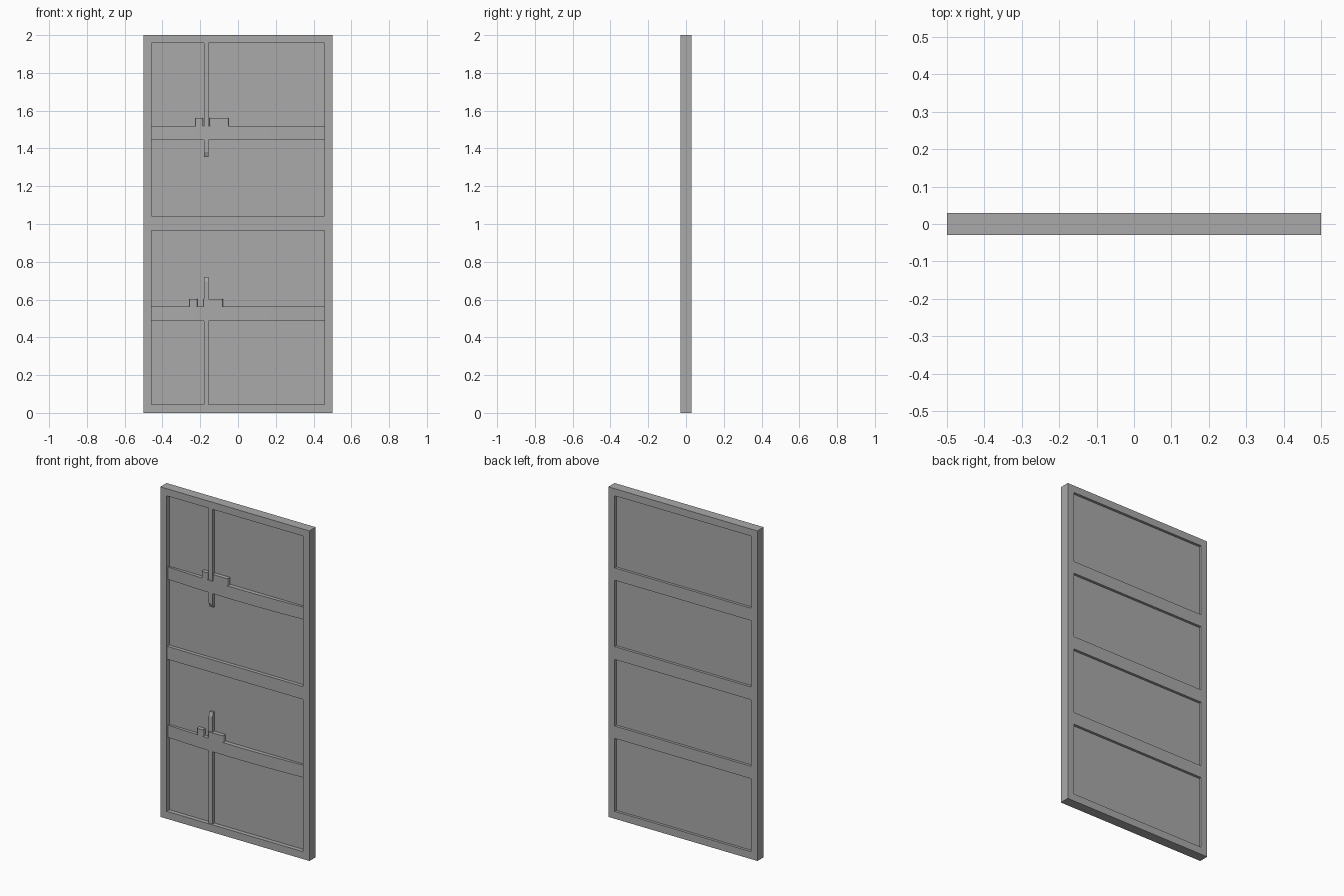
import bpy, bmesh, math

cube = bpy.data.objects.get("Cube")
if cube:
    bpy.data.objects.remove(cube, do_unlink=True)

steel = bpy.data.materials.new("grey steel")
steel.use_nodes = True
GREY = (0.4, 0.4, 0.4, 1)
steel.diffuse_color = GREY
steel.node_tree.nodes["Principled BSDF"].inputs["Base Color"].default_value = GREY

FRONT, BACK = -0.03, 0.03
PANEL_FRONT, PANEL_BACK = -0.004, 0.014
IN_X, IN_LOW, IN_TOP = 0.457, 0.045, 1.957


def finish(name, bm):
    bmesh.ops.recalc_face_normals(bm, faces=bm.faces)
    mesh = bpy.data.meshes.new(name)
    bm.to_mesh(mesh)
    bm.free()
    obj = bpy.data.objects.new(name, mesh)
    bpy.context.collection.objects.link(obj)
    mesh.materials.append(steel)
    return obj


def extrude(name, outline, axis_vec, place):
    """Extrude a closed 2D outline along a vector."""
    bm = bmesh.new()
    face = bm.faces.new([bm.verts.new(place(a, b)) for a, b in outline])
    result = bmesh.ops.extrude_face_region(bm, geom=[face])
    moved = [v for v in result["geom"] if isinstance(v, bmesh.types.BMVert)]
    bmesh.ops.translate(bm, verts=moved, vec=axis_vec)
    if face.is_valid and len(face.link_loops if hasattr(face, "link_loops") else face.loops) and \
            not any(len(e.link_faces) == 1 for e in face.edges):
        pass
    elif not face.is_valid:
        bmesh.ops.holes_fill(bm, edges=[e for e in bm.edges if e.is_boundary])
    return finish(name, bm)


def box(name, x, y, z):
    outline = [(x[0], y[0]), (x[1], y[0]), (x[1], y[1]), (x[0], y[1])]
    return extrude(name, outline, (0, 0, z[1] - z[0]), lambda a, b: (a, b, z[0]))


# Outer frame: rectangular ring
bm = bmesh.new()
rings = []
for y in (FRONT, BACK):
    outer = [(-0.5, 0), (0.5, 0), (0.5, 2), (-0.5, 2)]
    inner = [(-IN_X, IN_LOW), (IN_X, IN_LOW), (IN_X, IN_TOP), (-IN_X, IN_TOP)]
    rings.append([[bm.verts.new((x, y, z)) for x, z in loop] for loop in (outer, inner)])
(fo, fi), (bo, bi) = rings
for i in range(4):
    j = (i + 1) % 4
    for a, b in ((fo, fi), (bo, bi), (fo, bo), (fi, bi)):
        bm.faces.new((a[i], a[j], b[j], b[i]))
finish("outer_frame", bm)

# Thin sheet filling the frame
box("door_panel", (-IN_X, IN_X), (PANEL_FRONT, PANEL_BACK), (IN_LOW, IN_TOP))

# Cross rails: flat on the back, outer two gently bowed on the front
box("middle_rail", (-IN_X, IN_X), (FRONT + 0.004, BACK), (0.965, 1.043))
STEPS = 16
for name, low in (("lower_rail", 0.487), ("upper_rail", 1.445)):
    outline = [(IN_X, BACK), (-IN_X, BACK)]
    for i in range(STEPS + 1):
        t = 2 * i / STEPS - 1
        outline.append((t * IN_X, FRONT + 0.014 * t * t))
    extrude(name, outline, (0, 0, 0.075), lambda a, b, low=low: (a, b, low))

# Locking rods with a tapered free end, running from the frame past the rail
for name, root, tip in (("upper_rod", IN_TOP, 1.355), ("lower_rod", IN_LOW, 0.72)):
    s = math.copysign(1, root - tip)
    outline = [(-0.024, root), (PANEL_FRONT, root), (PANEL_FRONT, tip),
               (-0.014, tip), (-0.024, tip + s * 0.025)]
    extrude(name, outline, (0.025, 0, 0), lambda a, b: (-0.18, a, b))


# Rod guides resting on the rails, with rounded upright corners
def guide(name, x, z):
    obj = box(name, x, (-0.029, PANEL_FRONT), z)
    bm = bmesh.new()
    bm.from_mesh(obj.data)
    upright = [e for e in bm.edges
               if abs(e.verts[0].co.z - e.verts[1].co.z) > 0.01
               and e.verts[0].co.y < -0.02]
    bmesh.ops.bevel(bm, geom=upright, offset=0.007, segments=3,
                    profile=0.5, affect='EDGES')
    bm.to_mesh(obj.data)
    bm.free()


guide("upper_guide_short", (-0.225, -0.185), (1.52, 1.562))
guide("upper_guide_long", (-0.15, -0.05), (1.52, 1.562))
guide("lower_guide_short", (-0.257, -0.215), (0.562, 0.602))
guide("lower_guide_long", (-0.183, -0.08), (0.562, 0.602))
